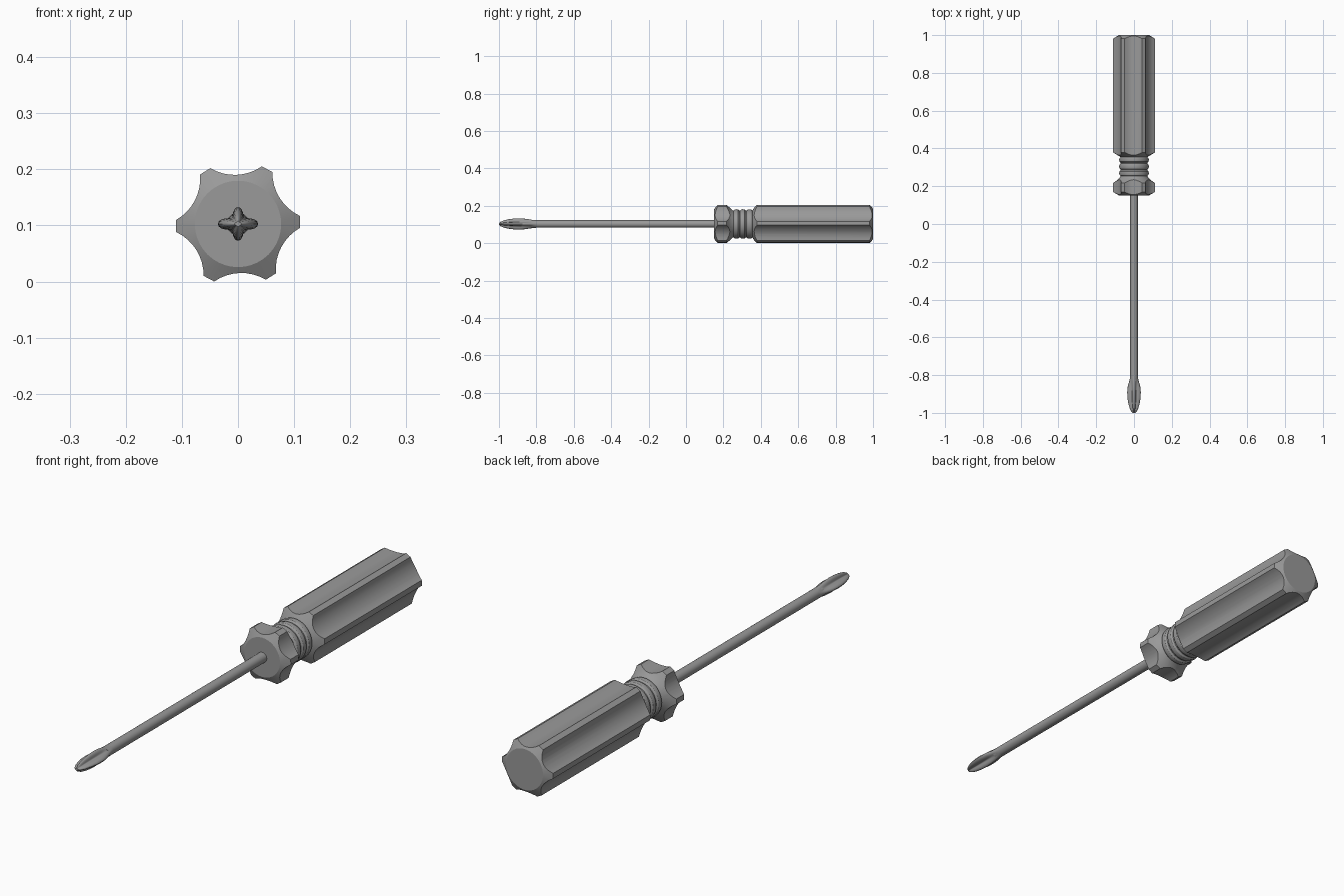
import bpy, bmesh, math

if "Cube" in bpy.data.objects:
    bpy.data.objects.remove(bpy.data.objects["Cube"])

CZ = 0.1026  # height of the tool axis

steel = bpy.data.materials.new("neutral grey")
steel.diffuse_color = (0.32, 0.32, 0.32, 1)
steel.use_nodes = True
steel.node_tree.nodes["Principled BSDF"].inputs["Base Color"].default_value = steel.diffuse_color


def loft(name, rings):
    """Skin a list of (y, [(x, z), ...]) sections and cap both ends."""
    bm = bmesh.new()
    loops = [[bm.verts.new((x, y, CZ + z)) for x, z in sec] for y, sec in rings]
    n = len(loops[0])
    for a, b in zip(loops, loops[1:]):
        for i in range(n):
            j = (i + 1) % n
            bm.faces.new((a[i], a[j], b[j], b[i]))
    bm.faces.new(loops[0])
    bm.faces.new(loops[-1])
    bmesh.ops.recalc_face_normals(bm, faces=bm.faces)
    mesh = bpy.data.meshes.new(name)
    bm.to_mesh(mesh)
    bm.free()
    mesh.materials.append(steel)
    obj = bpy.data.objects.new(name, mesh)
    bpy.context.collection.objects.link(obj)
    return obj


def select(obj):
    bpy.ops.object.select_all(action='DESELECT')
    obj.select_set(True)
    bpy.context.view_layer.objects.active = obj


def smooth(obj, angle=30):
    select(obj)
    bpy.ops.object.shade_smooth_by_angle(angle=math.radians(angle))


def circle(r, n):
    return [(r * math.cos(2 * math.pi * i / n), r * math.sin(2 * math.pi * i / n))
            for i in range(n)]


# Handle blank: collar, ringed neck and grip as one turned profile (y, radius)
profile = [(0.15, 0.077), (0.172, 0.116), (0.214, 0.116), (0.23, 0.092), (0.25, 0.073)]
for k in range(3):  # three rounded neck beads
    y0 = 0.252 + 0.035 * k
    profile += [(y0 + 0.002, 0.071), (y0 + 0.008, 0.077),
                (y0 + 0.0175, 0.079), (y0 + 0.027, 0.077), (y0 + 0.033, 0.071)]
profile += [(0.36, 0.08), (0.382, 0.116), (0.978, 0.116), (1.0, 0.08)]
handle = loft("handle", [(y, circle(r, 40)) for y, r in profile])

# Six-lobed prism that trims the blank: flat lobes with concave flutes between
R, HALF, TURN, VALLEY, STEPS = 0.111, 5.5, 2.0, 0.0875, 8
half_chord = R * math.sin(math.radians(30 - HALF))
lip = R * math.cos(math.radians(30 - HALF))
depth = lip - VALLEY
arc_r = (half_chord ** 2 + depth ** 2) / (2 * depth)
sweep = math.asin(half_chord / arc_r)
section = []
for k in range(6):
    t = math.radians(60 * k + 30 + TURN)
    for s in range(STEPS + 1):
        a = sweep * (2 * s / STEPS - 1)
        u, v = VALLEY + arc_r * (1 - math.cos(a)), arc_r * math.sin(a)
        section.append((u * math.cos(t) - v * math.sin(t),
                        u * math.sin(t) + v * math.cos(t)))
cutter = loft("flute_cutter", [(0.1, section), (1.05, section)])
cutter.hide_render = True

mod = handle.modifiers.new("flutes", 'BOOLEAN')
mod.operation = 'INTERSECT'
mod.solver = 'EXACT'
mod.object = cutter
select(handle)
bpy.ops.object.modifier_apply(modifier=mod.name)
bpy.data.objects.remove(cutter)
smooth(handle, 25)

# Round shaft
shaft = loft("shaft", [(-0.83, circle(0.02, 24)), (0.16, circle(0.02, 24))])
smooth(shaft)


# Cross-shaped driver tip: four rounded ribs swelling, then narrowing to a point
def cross(rx, rz, core, n=48):
    pts = []
    for i in range(n):
        t = 2 * math.pi * i / n
        c, s = math.cos(t), math.sin(t)
        arm = rx if abs(c) > abs(s) else rz
        r = core + (arm - core) * abs(math.cos(2 * t)) ** 2.2
        pts.append((r * c, r * s))
    return pts


tip_rings = [(-1.0, 0.006, 0.005, 0.004), (-0.993, 0.014, 0.011, 0.007),
             (-0.975, 0.023, 0.019, 0.010), (-0.95, 0.030, 0.025, 0.013),
             (-0.92, 0.035, 0.029, 0.015), (-0.89, 0.036, 0.030, 0.016),
             (-0.86, 0.033, 0.028, 0.017), (-0.835, 0.026, 0.024, 0.018),
             (-0.815, 0.021, 0.021, 0.020), (-0.80, 0.02, 0.02, 0.02)]
tip = loft("driver_tip", [(y, cross(rx, rz, c)) for y, rx, rz, c in tip_rings])
smooth(tip, 40)
